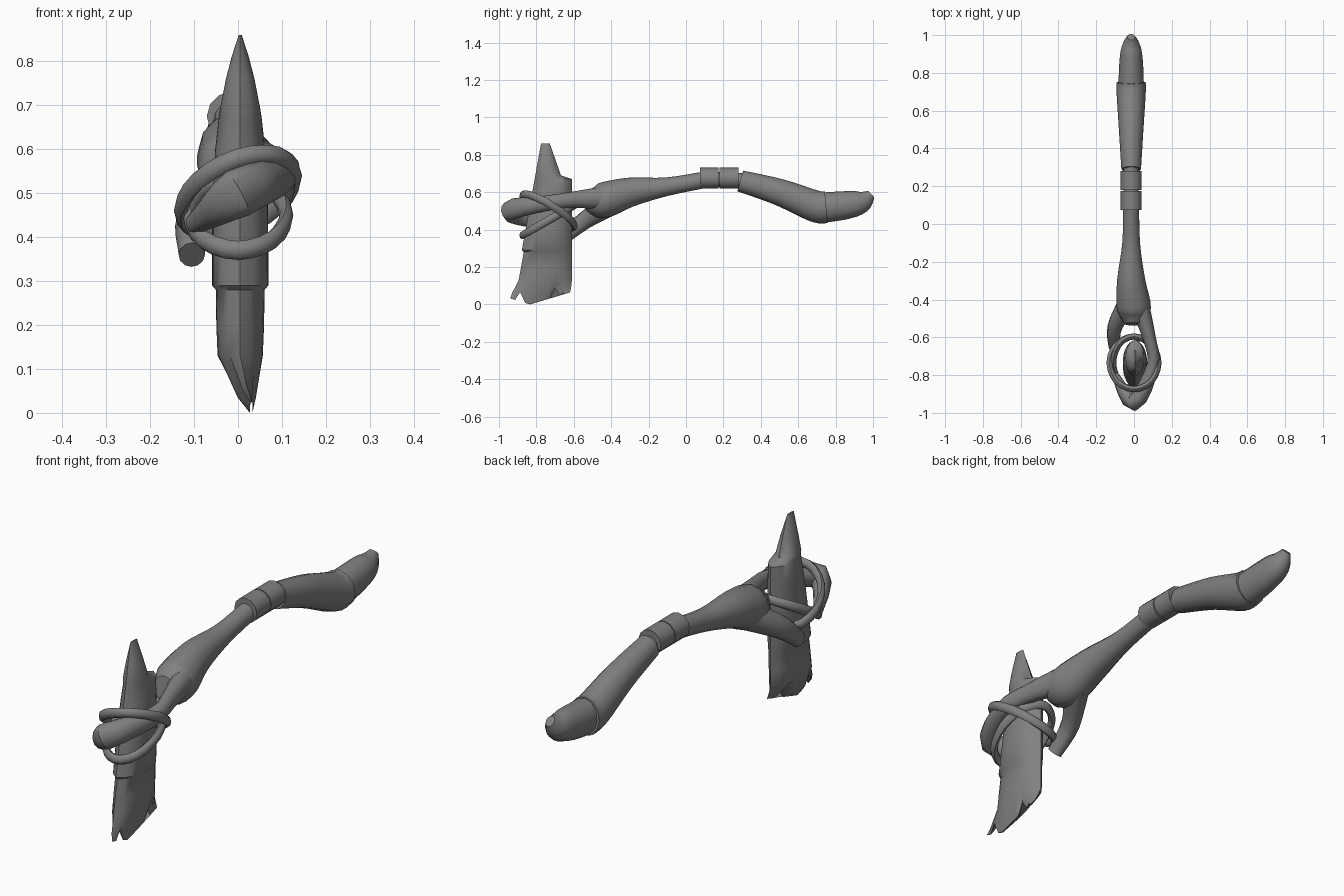
import bpy, bmesh
from math import cos, sin, pi, tau, radians
from mathutils import Vector

cube = bpy.data.objects.get("Cube")
if cube:
    bpy.data.objects.remove(cube, do_unlink=True)

COLOUR = (0.22, 0.22, 0.22, 1)
grey = bpy.data.materials.new("stone grey")
grey.use_nodes = True
grey.diffuse_color = COLOUR
grey.node_tree.nodes["Principled BSDF"].inputs["Base Color"].default_value = COLOUR


def skin(name, rings, closed=False):
    """Bridge equal-length rings of points into one smooth-shaded object."""
    bm = bmesh.new()
    loops = [[bm.verts.new(point) for point in ring] for ring in rings]
    pairs = list(zip(loops, loops[1:]))
    if closed:
        pairs.append((loops[-1], loops[0]))
    else:
        bm.faces.new(loops[0])
        bm.faces.new(loops[-1])
    for lower, upper in pairs:
        for i in range(len(lower)):
            bm.faces.new((lower[i - 1], lower[i], upper[i], upper[i - 1]))
    bmesh.ops.recalc_face_normals(bm, faces=bm.faces)
    mesh = bpy.data.meshes.new(name)
    bm.to_mesh(mesh)
    bm.free()
    mesh.materials.append(grey)
    mesh.shade_smooth()
    mesh.set_sharp_from_angle(angle=radians(45))
    part = bpy.data.objects.new(name, mesh)
    bpy.context.collection.objects.link(part)


def smooth_path(path, closed, steps):
    """Pass a rounded line through the path points."""
    count = len(path)
    points = [Vector(point) for point in path]

    def at(index):
        return points[index % count] if closed else points[min(max(index, 0), count - 1)]

    line = []
    for i in range(count if closed else count - 1):
        start, end = at(i), at(i + 1)
        leave, arrive = (end - at(i - 1)) / 2, (at(i + 2) - start) / 2
        for step in range(steps):
            t = step / steps
            blend = t * t * (3 - 2 * t)
            line.append(start.lerp(end, blend) + leave * t * (1 - t) ** 2
                        - arrive * t * t * (1 - t))
    if not closed:
        line.append(points[-1])
    return line


def tube(name, path, height=1.0, closed=False, sides=12, steps=4):
    """Sweep an oval along points of (x, y, z, half width)."""
    line = smooth_path(path, closed, steps)
    last = len(line) - 1
    rings = []
    for k, point in enumerate(line):
        before = line[k - 1] if closed else line[max(k - 1, 0)]
        after = line[(k + 1) % len(line)] if closed else line[min(k + 1, last)]
        tangent = (after - before).to_3d().normalized()
        side = tangent.cross(Vector((0, 0, 1))).normalized()
        up = side.cross(tangent) * height
        angles = [tau * i / sides for i in range(sides)]
        rings.append([point.to_3d() + (side * cos(a) + up * sin(a)) * point.w
                      for a in angles])
    skin(name, rings, closed)


# Handle: front shaft, joint, lashings and grip
AXIS = -0.015
tube("front_shaft", [(0, -0.53, 0.56, 0.05), (0, -0.45, 0.555, 0.09),
                     (AXIS, -0.3, 0.6, 0.075), (AXIS, -0.1, 0.63, 0.047),
                     (AXIS, 0.12, 0.67, 0.042)], height=1.05)
tube("handle_joint", [(AXIS, 0.1, 0.67, 0.04), (AXIS, 0.35, 0.66, 0.04)])
for name, middle in (("front_lashing", 0.125), ("rear_lashing", 0.23)):
    tube(name, [(AXIS, middle + offset, 0.675, 0.056) for offset in (-0.05, 0.05)])
tube("grip", [(AXIS, 0.29, 0.66, 0.052), (AXIS, 0.5, 0.6, 0.065),
              (AXIS, 0.69, 0.525, 0.077), (AXIS, 0.75, 0.52, 0.077)], height=1.1)
tube("grip_end", [(AXIS, 0.7, 0.515, 0.068), (AXIS, 0.85, 0.53, 0.063),
                  (AXIS, 0.94, 0.55, 0.05), (AXIS, 0.99, 0.59, 0.02)], height=1.2)

# Forked branches that hold the blade
tube("hooked_branch", [(0.02, -0.4, 0.57, 0.055), (0.08, -0.6, 0.56, 0.035),
                       (0.1, -0.75, 0.54, 0.033), (0, -0.945, 0.5, 0.045),
                       (-0.1, -0.8, 0.43, 0.02)], height=1.25)
tube("short_branch", [(-0.02, -0.4, 0.54, 0.055), (-0.1, -0.54, 0.45, 0.04),
                      (-0.105, -0.65, 0.36, 0.03)], height=1.2)

# Crossed straps: tilted ovals binding the blade to the fork
for name, height, width, tilt, roll in (("upper_strap", 0.5, 0.13, -0.08, 0.04),
                                        ("lower_strap", 0.45, 0.11, 0.08, 0)):
    turns = [tau * i / 8 for i in range(8)]
    tube(name, [(width * cos(a), -0.735 + 0.14 * sin(a),
                 height + tilt * sin(a) + roll * cos(a), 0.016) for a in turns],
         height=1.35, closed=True, sides=8, steps=3)

# Stone blade: lens-shaped rings with a chipped lower edge and a broken tip
SPAN = 12
SHOULDER = 0.68
TIP = 0.86


def blade_ring(front, back, width, centre, heights):
    ring = []
    for i in range(2 * SPAN):
        k = min(i, 2 * SPAN - i)
        along = k / SPAN
        bulge = (1 - abs(2 * along - 1) ** 2.4) ** 0.75
        side = width if i <= SPAN else -width
        ring.append((centre + side * bulge, front + (back - front) * along, heights[k]))
    return ring


chips = [0.008 * abs(k - 4) + (0.05 if k in (2, 9) else 0) for k in range(SPAN + 1)]
rings = [blade_ring(-0.94, -0.62, 0.003, 0.03, chips),
         blade_ring(-0.93, -0.615, 0.022, 0.02, [z * 0.8 + 0.035 for z in chips])]
for z in (0.13, 0.2, 0.28, 0.29, 0.4, 0.5, 0.6, 0.67, 0.69, 0.76, 0.81, TIP):
    width = 0.064 * (1 - abs((z - 0.35) / 0.52) ** 3)
    front = 0.18 * z - 0.93
    back = -0.61
    if z > SHOULDER:
        back = -0.665 - 0.35 * (z - SHOULDER)
    if z < 0.285:
        width *= 0.87
        front += 0.012
    rings.append(blade_ring(front, back, width, 0.005, [z] * (SPAN + 1)))
skin("stone_blade", rings)
